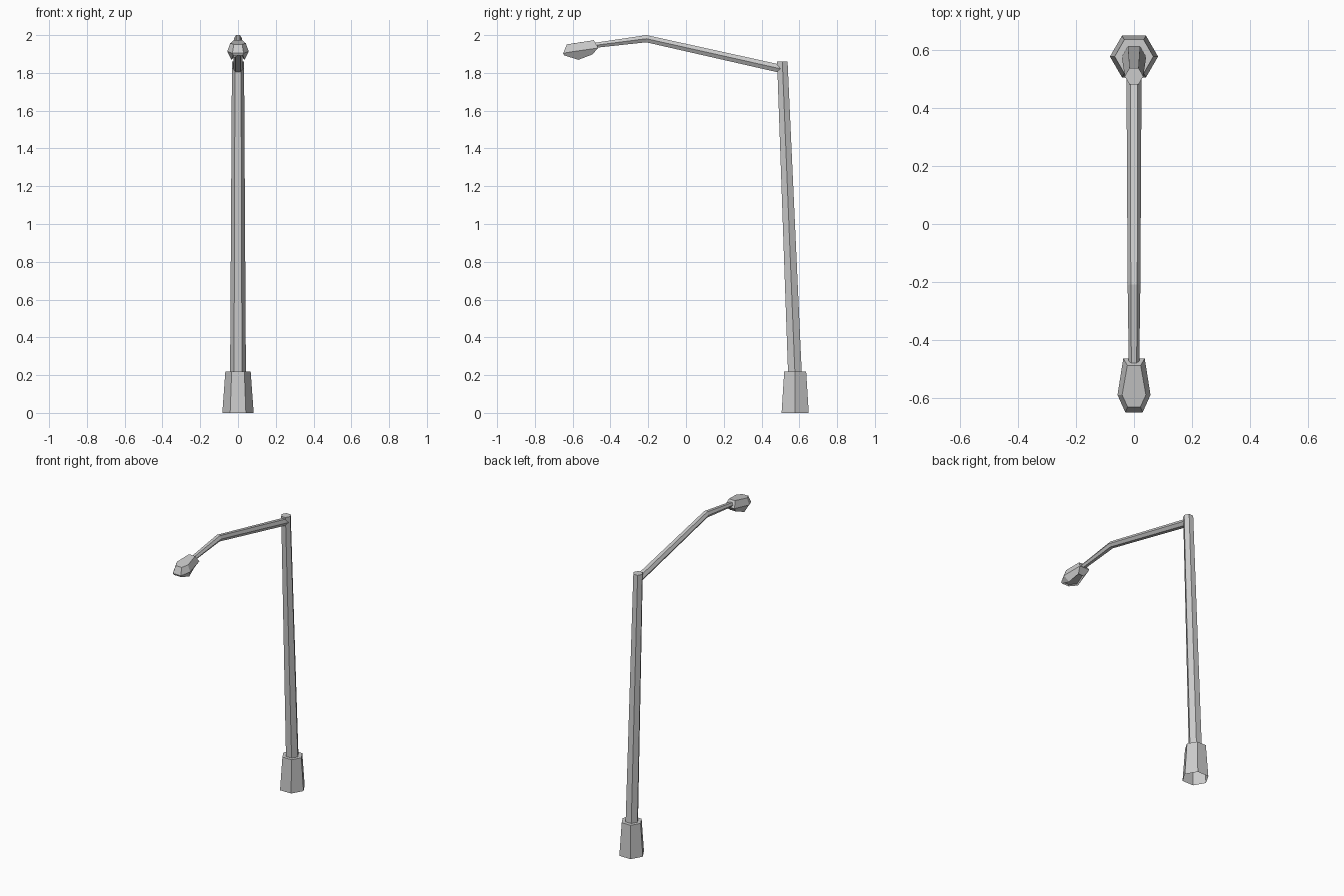
import bpy, bmesh
from math import cos, sin, pi
from mathutils import Vector

if "Cube" in bpy.data.objects:
    bpy.data.objects.remove(bpy.data.objects["Cube"])


def loft(name, rings, cap_start=False, cap_end=True, inset=0):
    """Skin a series of equal-length vertex rings into a flat-shaded object."""
    bm = bmesh.new()
    loops = [[bm.verts.new(p) for p in ring] for ring in rings]
    n = len(loops[0])
    for a, b in zip(loops, loops[1:]):
        for i in range(n):
            j = (i + 1) % n
            bm.faces.new((a[i], a[j], b[j], b[i]))
    if cap_start:
        bottom = bm.faces.new(loops[0][::-1])
    if cap_end:
        bm.faces.new(loops[-1])
    bmesh.ops.recalc_face_normals(bm, faces=bm.faces)
    if inset:
        bmesh.ops.inset_region(bm, faces=[bottom], thickness=inset, depth=-inset)
    mesh = bpy.data.meshes.new(name)
    bm.to_mesh(mesh)
    bm.free()
    obj = bpy.data.objects.new(name, mesh)
    bpy.context.collection.objects.link(obj)
    return obj


def hexagon(y, z, r, up=(0, 1, 0), squash=1.0):
    """Six-sided ring with corners on +-x and flats along the 'up' direction."""
    up = Vector(up).normalized() * squash
    c = Vector((0, y, z))
    return [c + Vector((r * cos(i * pi / 3), 0, 0)) + up * r * sin(i * pi / 3)
            for i in range(6)]


def outline(back, wide, front):
    """Mirrored six-point ring of the lamp head from (half width, y, z) points."""
    half = [back, wide, front]
    return half + [(-x, y, z) for x, y, z in reversed(half)]


# Tapered foot, open underneath
loft("base", [hexagon(0.578, 0, 0.083), hexagon(0.578, 0.22, 0.067)])

# Leaning tapered pole
loft("pole", [hexagon(0.577, 0.2, 0.042), hexagon(0.51, 1.86, 0.032)])

# Bent arm
loft("arm", [hexagon(0.50, 1.822, 0.026, (0, 0.23, 1), 0.95),
             hexagon(-0.21, 1.981, 0.022, (0, 0.04, 1)),
             hexagon(-0.49, 1.945, 0.018, (0, -0.13, 1), 0.85)], cap_start=True)

# Lamp head with a recessed lens underneath
loft("lamp_head", [
    outline((0.022, -0.497, 1.897), (0.035, -0.57, 1.869), (0.025, -0.645, 1.893)),
    outline((0.037, -0.464, 1.932), (0.057, -0.59, 1.914), (0.03, -0.65, 1.904)),
    outline((0.023, -0.488, 1.973), (0.041, -0.59, 1.957), (0.022, -0.631, 1.951)),
], cap_start=True, inset=0.008)
